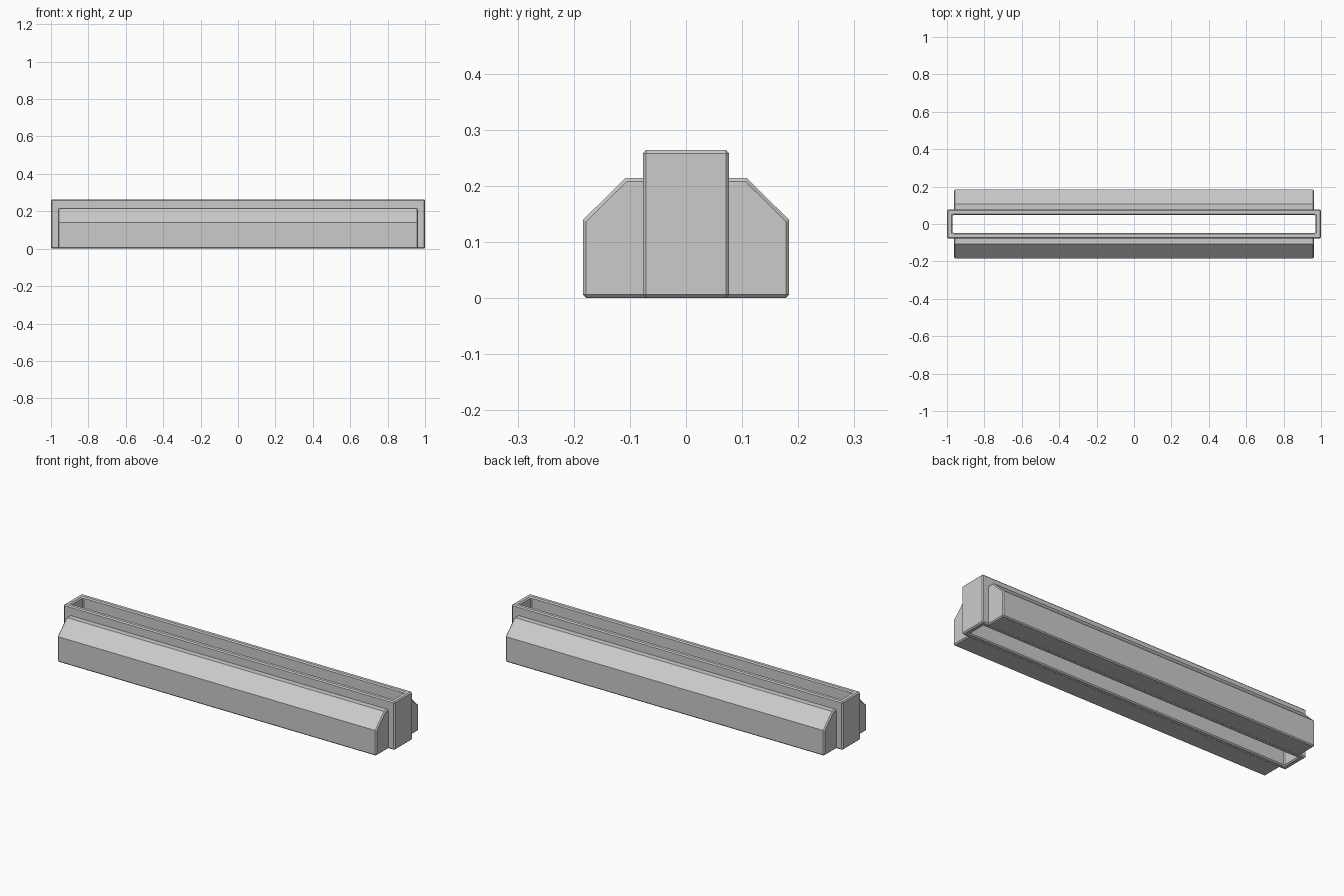
import bpy
import bmesh

cube = bpy.data.objects.get("Cube")
if cube:
    bpy.data.objects.remove(cube, do_unlink=True)

grey = bpy.data.materials.new("light grey")
grey.use_nodes = True
colour = (0.6, 0.6, 0.6, 1)
grey.diffuse_color = colour
grey.node_tree.nodes["Principled BSDF"].inputs["Base Color"].default_value = colour


def finish(name, bm):
    """Turn the bmesh into an object with chamfered square edges."""
    bmesh.ops.recalc_face_normals(bm, faces=bm.faces)
    mesh = bpy.data.meshes.new(name)
    bm.to_mesh(mesh)
    bm.free()
    mesh.materials.append(grey)
    obj = bpy.data.objects.new(name, mesh)
    bpy.context.collection.objects.link(obj)
    bevel = obj.modifiers.new("chamfer", "BEVEL")
    bevel.width = 0.006
    bevel.segments = 1
    bevel.limit_method = "ANGLE"
    bevel.angle_limit = 1.0  # leaves the shallow roof creases sharp
    return obj


def ring(bm, x, y, z):
    return [bm.verts.new((sx * x, sy * y, z))
            for sx, sy in ((-1, -1), (1, -1), (1, 1), (-1, 1))]


# Open rectangular sleeve, hollow from top to bottom
HEIGHT = 0.264
bm = bmesh.new()
rings = [ring(bm, 1.0, 0.077, 0), ring(bm, 1.0, 0.077, HEIGHT),
         ring(bm, 0.97, 0.049, HEIGHT), ring(bm, 0.97, 0.049, 0)]
for i, a in enumerate(rings):
    b = rings[(i + 1) % 4]
    for j in range(4):
        k = (j + 1) % 4
        bm.faces.new((a[j], a[k], b[k], b[j]))
finish("sleeve", bm)

# Sloped side rails along the front and back
PROFILE = [(0.066, 0), (0.184, 0), (0.184, 0.139), (0.108, 0.214), (0.066, 0.214)]
for name, side in (("front_rail", -1), ("back_rail", 1)):
    bm = bmesh.new()
    end = bm.faces.new([bm.verts.new((-0.963, side * y, z)) for y, z in PROFILE])
    out = bmesh.ops.extrude_face_region(bm, geom=[end])
    moved = [v for v in out["geom"] if isinstance(v, bmesh.types.BMVert)]
    bmesh.ops.translate(bm, verts=moved, vec=(1.926, 0, 0))
    finish(name, bm)
